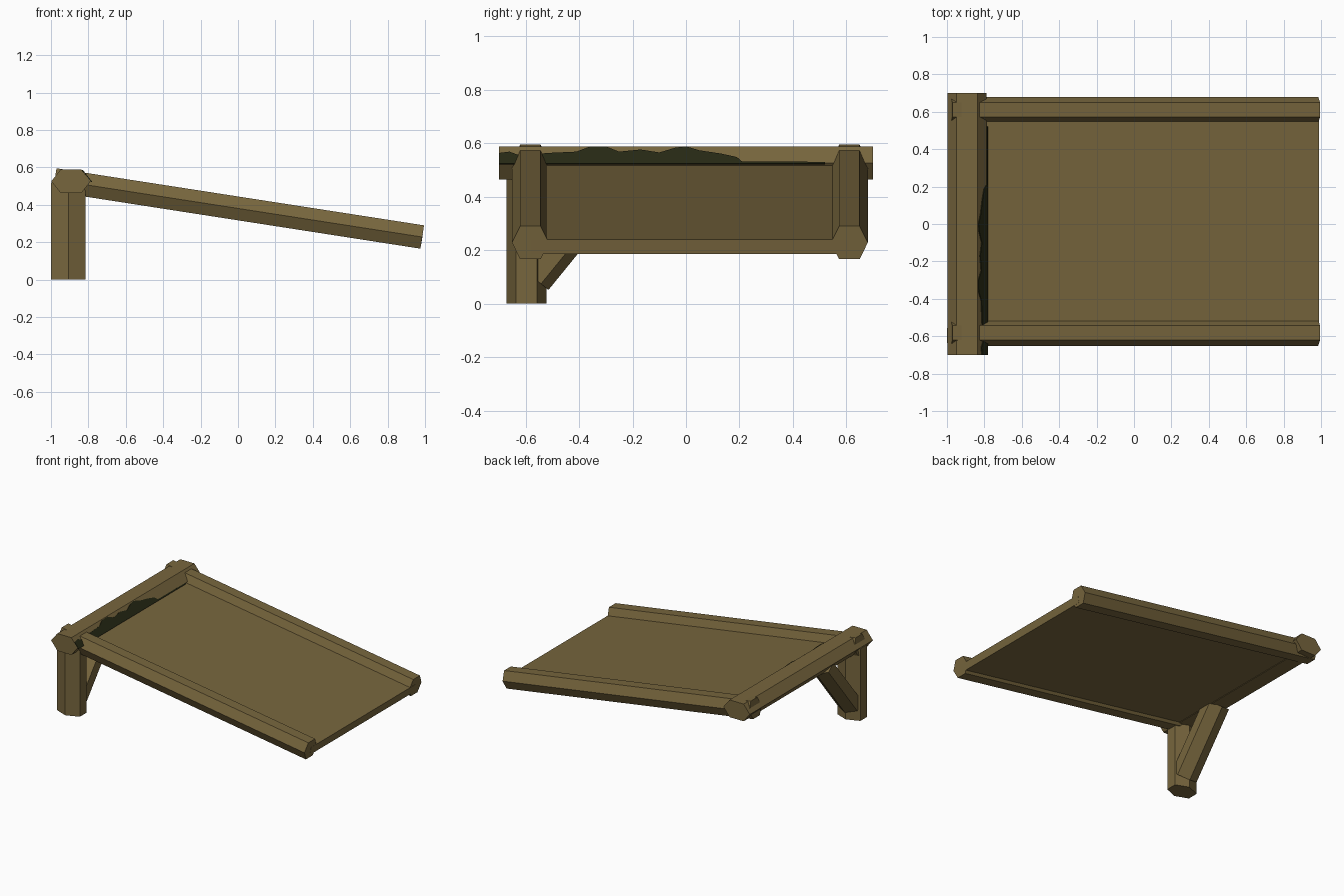
import bpy, bmesh
from mathutils import Vector

if "Cube" in bpy.data.objects:
    bpy.data.objects.remove(bpy.data.objects["Cube"])


def material(name, rgb):
    m = bpy.data.materials.new(name)
    m.diffuse_color = (*rgb, 1)
    m.use_nodes = True
    m.node_tree.nodes["Principled BSDF"].inputs["Base Color"].default_value = m.diffuse_color
    return m


wood = material("weathered wood", (0.185, 0.132, 0.047))
moss = material("dark moss", (0.020, 0.022, 0.007))


def extrude(name, ring, vec, mat):
    """Closed solid from a planar ring swept along vec."""
    bm = bmesh.new()
    face = bm.faces.new([bm.verts.new(p) for p in ring])
    res = bmesh.ops.extrude_face_region(bm, geom=[face], use_keep_orig=True)
    bmesh.ops.translate(bm, vec=vec, verts=[v for v in res["geom"]
                                            if isinstance(v, bmesh.types.BMVert)])
    bmesh.ops.recalc_face_normals(bm, faces=bm.faces)
    me = bpy.data.meshes.new(name)
    bm.to_mesh(me)
    bm.free()
    me.materials.append(mat)
    ob = bpy.data.objects.new(name, me)
    bpy.context.collection.objects.link(ob)
    return ob


def hex_beam(name, a, b, point_dir, point, flat, depth):
    """Six-sided timber from a to b, with its sharp edges along point_dir."""
    a, b = Vector(a), Vector(b)
    u = Vector(point_dir).normalized()
    w = (b - a).normalized().cross(u)
    ring = [a + u * s + w * t for s, t in
            ((point, 0), (flat, depth), (-flat, depth),
             (-point, 0), (-flat, -depth), (flat, -depth))]
    return extrude(name, ring, b - a, wood)


# Ridge beam, post and diagonal brace
hex_beam("ridge_beam", (-0.893, -0.7, 0.526), (-0.893, 0.7, 0.526),
         (1, 0, 0), 0.105, 0.056, 0.062)
hex_beam("post", (-0.907, -0.596, 0), (-0.907, -0.596, 0.52),
         (0, 1, 0), 0.075, 0.039, 0.092)
hex_beam("brace", (-0.905, -0.571, 0.097), (-0.905, -0.243, 0.50),
         (0, 0.776, -0.63), 0.073, 0.037, 0.08)

# Sloping side rails
for name, y in (("front_rail", -0.582), ("back_rail", 0.611)):
    hex_beam(name, (-0.98, y, 0.533), (0.985, y, 0.228),
             (0, 1, 0), 0.069, 0.038, 0.063)

# Sloping roof panel between the rails
extrude("roof_panel", [(-0.88, -0.58, 0.530), (0.988, -0.58, 0.240),
                       (0.979, -0.58, 0.185), (-0.88, -0.58, 0.474)],
        (0, 1.19, 0), wood)

# Moss patch with a ragged top, laid on the beam's inner sloping face
edge = ((-0.70, 0.56), (-0.66, 0.565), (-0.62, 0.55), (-0.52, 0.56), (-0.41, 0.565),
        (-0.36, 0.584), (-0.30, 0.585), (-0.25, 0.565), (-0.17, 0.573), (-0.10, 0.562),
        (-0.04, 0.58), (0.0, 0.585), (0.05, 0.57), (0.13, 0.558), (0.19, 0.545),
        (0.21, 0.528), (0.52, 0.527))


def on_slope(y, z):
    return (-0.788 - (z - 0.526) * 0.049 / 0.062, y, z)


extrude("moss_patch", [on_slope(y, z) for y, z in edge]
        + [on_slope(0.52, 0.520), on_slope(-0.70, 0.520)],
        Vector((0.785, 0, 0.62)) * 0.005, moss)
